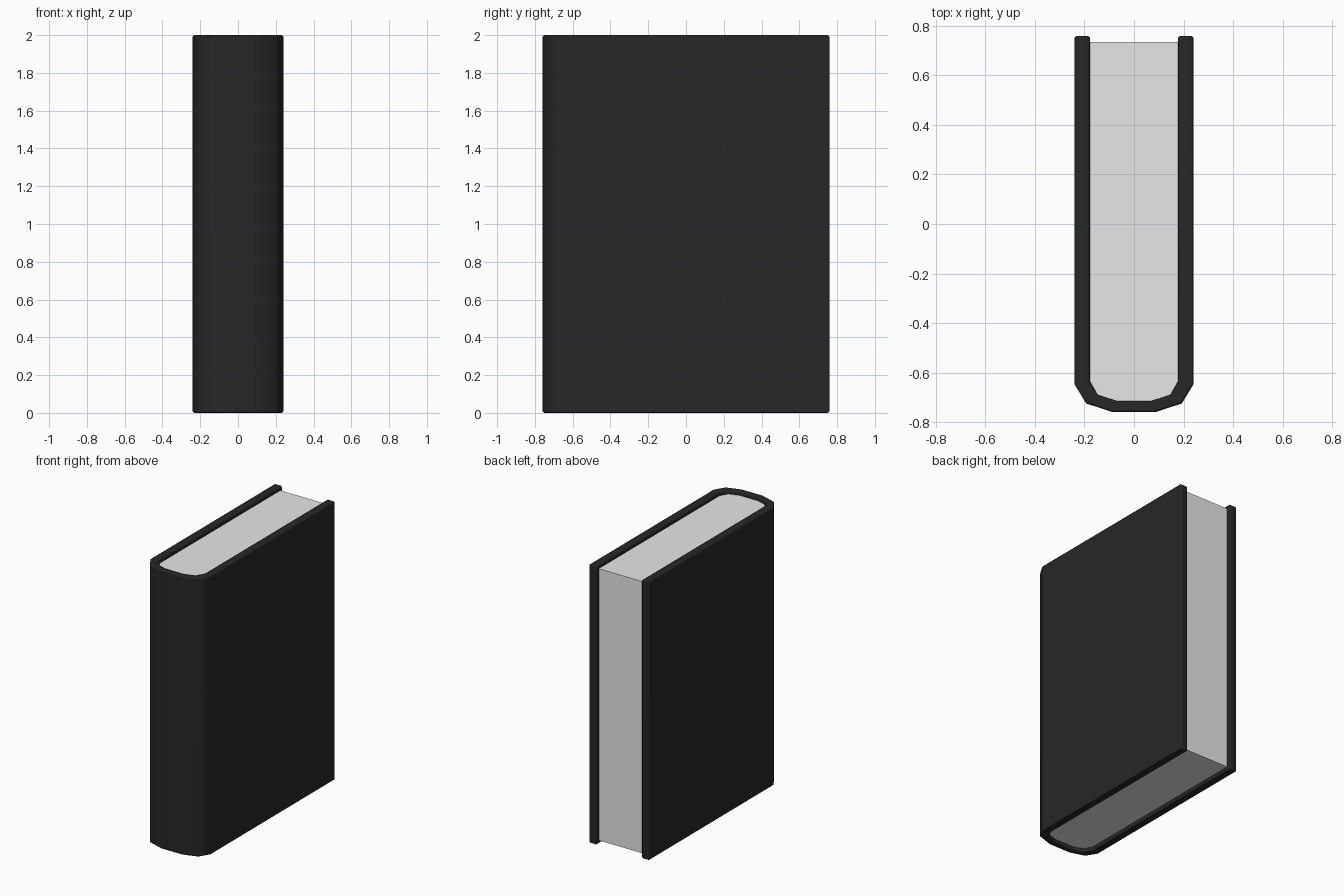
import bpy, bmesh, math

if "Cube" in bpy.data.objects:
    bpy.data.objects.remove(bpy.data.objects["Cube"])

def material(name, c):
    m = bpy.data.materials.new(name)
    m.diffuse_color = (c, c, c, 1)
    m.use_nodes = True
    m.node_tree.nodes["Principled BSDF"].inputs["Base Color"].default_value = m.diffuse_color
    return m

def extrude_profile(name, points, z0, z1, mat):
    """Extrude a plan-view outline from z0 to z1."""
    bm = bmesh.new()
    face = bm.faces.new([bm.verts.new((x, y, z0)) for x, y in points])
    top = bmesh.ops.extrude_face_region(bm, geom=[face])["geom"]
    for v in top:
        if isinstance(v, bmesh.types.BMVert):
            v.co.z = z1
    bmesh.ops.recalc_face_normals(bm, faces=bm.faces)
    mesh = bpy.data.meshes.new(name)
    bm.to_mesh(mesh)
    bm.free()
    ob = bpy.data.objects.new(name, mesh)
    bpy.context.collection.objects.link(ob)
    mesh.materials.append(mat)
    return ob

def mirrored(half):
    return half + [(-x, y) for x, y in reversed(half)]

black = material("black cover", 0.02)
paper = material("grey paper", 0.8)

outer = [(-0.24, 0.76), (-0.24, -0.648), (-0.193, -0.725), (-0.085, -0.76)]
inner = [(-0.178, 0.76), (-0.178, -0.635), (-0.147, -0.69), (-0.073, -0.714)]

# Cover: two boards joined by a rounded spine
cover = extrude_profile("cover", mirrored(outer) + mirrored(inner)[::-1], 0, 2, black)
bev = cover.modifiers.new("edge bevel", 'BEVEL')
bev.width = 0.008
bev.segments = 1
bev.limit_method = 'ANGLE'
bev.angle_limit = math.radians(60)
bpy.context.view_layer.objects.active = cover
cover.select_set(True)
bpy.ops.object.modifier_apply(modifier=bev.name)
bpy.ops.object.shade_smooth_by_angle(angle=math.radians(50))
wn = cover.modifiers.new("weighted normals", 'WEIGHTED_NORMAL')
wn.keep_sharp = True

# Page block, recessed inside the cover
page_outline = [(-0.178, 0.735)] + inner[1:]
extrude_profile("pages", mirrored(page_outline), 0.025, 1.975, paper)
